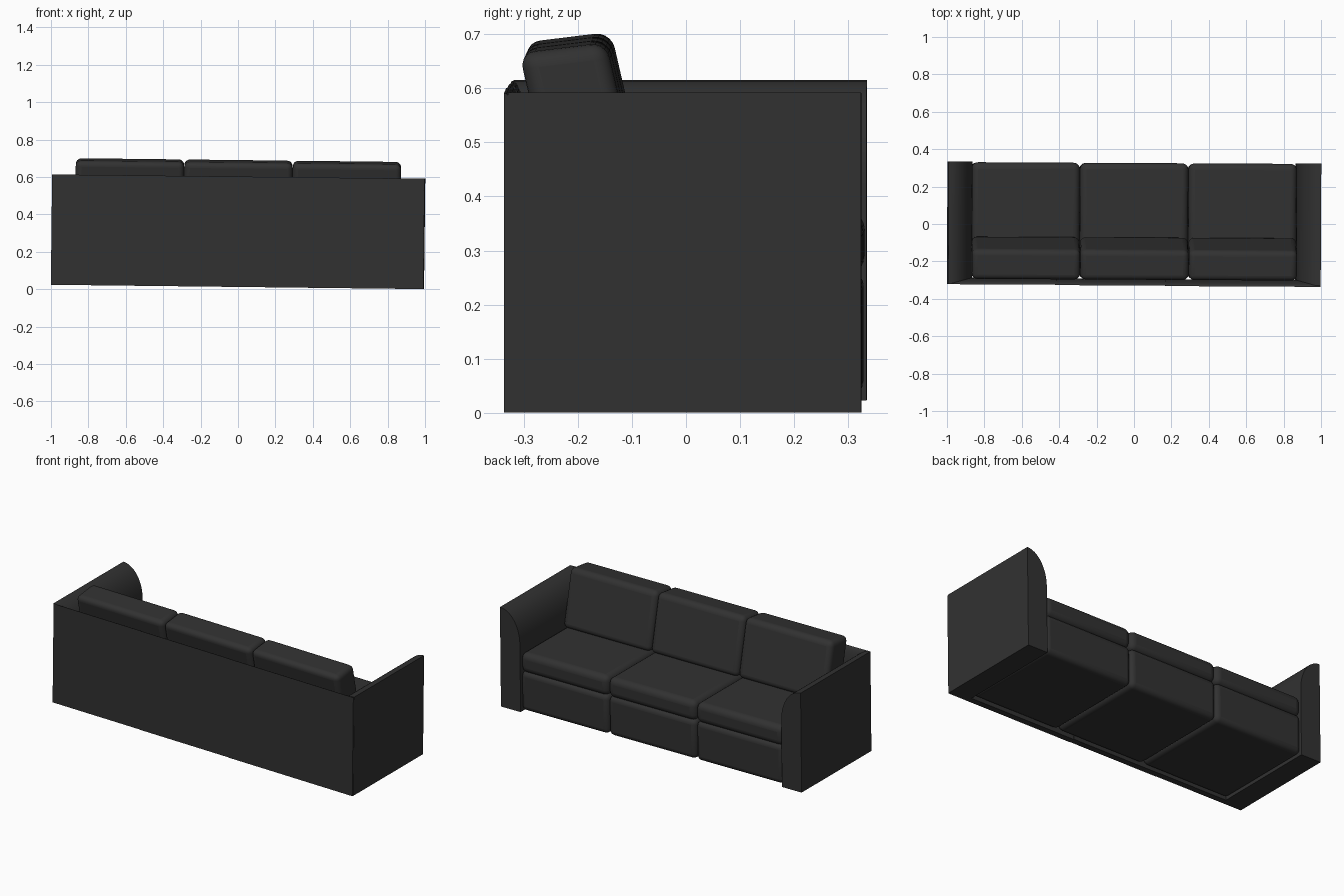
import bpy, bmesh, math
from mathutils import Matrix, Vector

if "Cube" in bpy.data.objects:
    bpy.data.objects.remove(bpy.data.objects["Cube"])

mat = bpy.data.materials.new("charcoal_upholstery")
mat.diffuse_color = (0.031, 0.031, 0.031, 1)
mat.use_nodes = True
mat.node_tree.nodes["Principled BSDF"].inputs["Base Color"].default_value = mat.diffuse_color

# The whole sofa leans a little: one end higher, and slightly turned
LEAN = (Matrix.Translation((0, 0, 0.0125)) @ Matrix.Rotation(math.radians(-0.3), 4, 'Z')
        @ Matrix.Rotation(math.radians(0.66), 4, 'Y'))


def finish(name, bm, bevel=0):
    bmesh.ops.recalc_face_normals(bm, faces=bm.faces)
    me = bpy.data.meshes.new(name)
    bm.to_mesh(me)
    bm.free()
    me.materials.append(mat)
    ob = bpy.data.objects.new(name, me)
    bpy.context.collection.objects.link(ob)
    ob.matrix_world = LEAN
    if bevel:
        m = ob.modifiers.new("soft_edges", 'BEVEL')
        m.width = bevel
        m.segments = 5
    bpy.ops.object.select_all(action='DESELECT')
    ob.select_set(True)
    bpy.context.view_layer.objects.active = ob
    bpy.ops.object.shade_smooth_by_angle(angle=math.radians(35))
    return ob


def cushion(name, center, size, bevel, top_tilt=0, side_tilt=0):
    """Soft box; the side tilt leans the front and back, the top tilt slopes top and bottom."""
    bm = bmesh.new()
    bmesh.ops.create_cube(bm, size=1)
    bmesh.ops.scale(bm, vec=size, verts=bm.verts)
    ty, tz = math.tan(math.radians(side_tilt)), math.tan(math.radians(top_tilt))
    for v in bm.verts:
        x, y, z = v.co
        v.co = Vector(center) + Vector((x, y - ty * z, z + tz * y))
    return finish(name, bm, bevel)


def panel(name, width, height, drop, to_start, sweep):
    """Upright panel, flat outside, quarter-round falling to the inside at the top."""
    prof = [(0, 0), (width, 0)]
    for i in range(13):
        a = math.pi / 2 * i / 12
        prof.append((width * math.cos(a), height - drop + drop * math.sin(a)))
    bm = bmesh.new()
    f = bm.faces.new([bm.verts.new(to_start(u, z)) for u, z in prof])
    r = bmesh.ops.extrude_face_region(bm, geom=[f])
    vs = [g for g in r["geom"] if isinstance(g, bmesh.types.BMVert)]
    bmesh.ops.translate(bm, vec=sweep, verts=vs)
    return finish(name, bm)


# Arms
for side, s in (("left", -1), ("right", 1)):
    panel(side + "_arm", 0.13, 0.591, 0.19,
          lambda u, z, s=s: Vector((s * (0.996 - u) - 0.003, -0.324, z)), Vector((0, 0.653, 0)))

# Back in three panels with slight steps between them
edges = [-0.997, -0.42, 0.167, 0.9915]
for i in range(3):
    y0 = (-0.327, -0.329, -0.331)[i]
    panel("back_panel_%d" % (i + 1), 0.036, 0.59, 0.19,
          lambda u, z, i=i, y0=y0: Vector((edges[i], y0 + u, z)),
          Vector((edges[i + 1] - edges[i], 0, 0)))

# Base, seat and back cushions
for i in range(3):
    x = (i - 1) * 0.58 - 0.004
    cushion("base_block_%d" % (i + 1), (x, 0.016, 0.125), (0.579, 0.616, 0.234), 0.03)
    cushion("seat_cushion_%d" % (i + 1), (x, 0.025, 0.293), (0.579, 0.602, 0.118), 0.035)
    cushion("back_cushion_%d" % (i + 1), (x, -0.185, 0.506), (0.579, 0.161, 0.332), 0.03, 7, 13)
